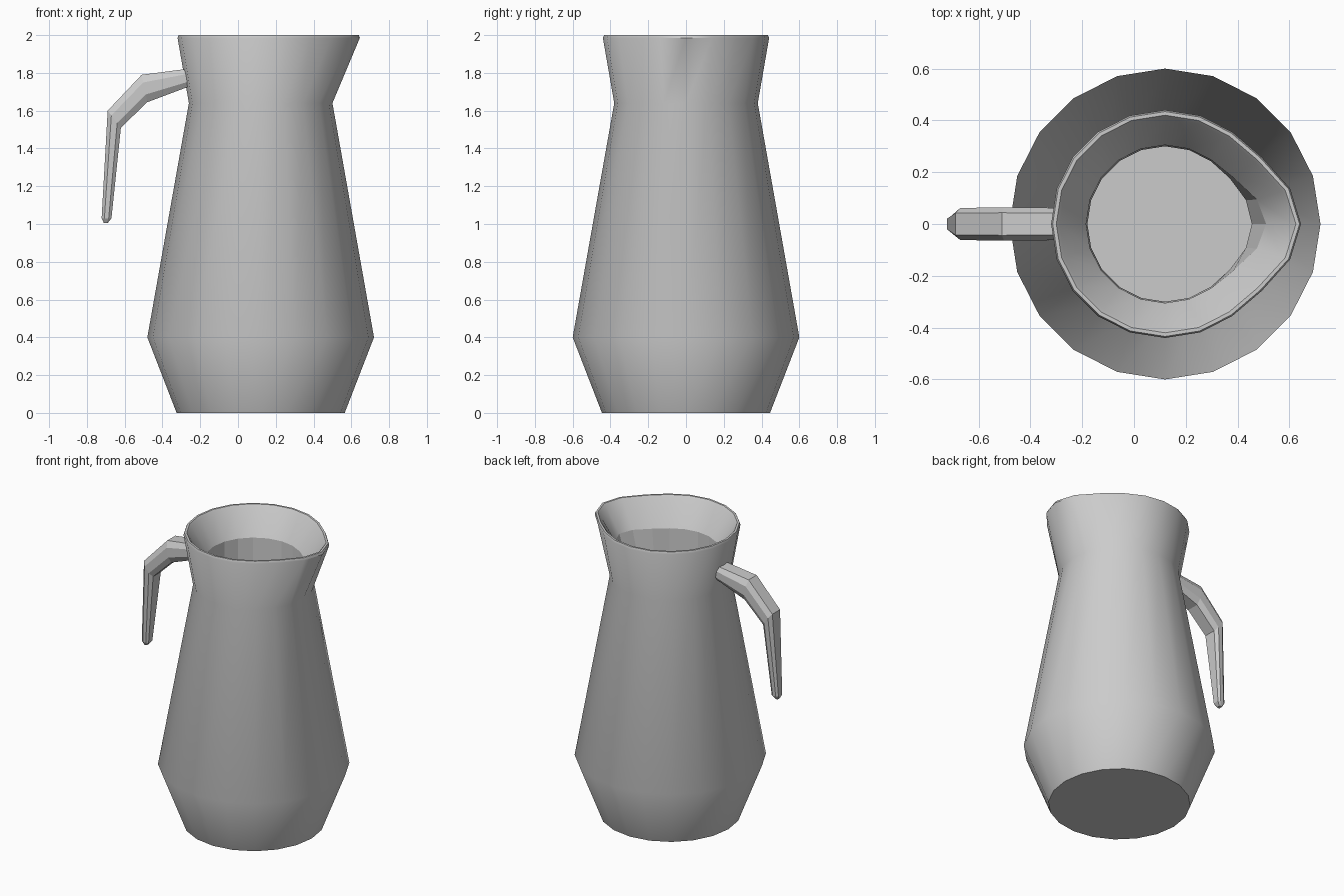
import bpy, bmesh
from math import cos, sin, pi

if "Cube" in bpy.data.objects:
    bpy.data.objects.remove(bpy.data.objects["Cube"])

SIDES = 20
CX = 0.12                      # the body axis sits right of the handle
PULL = {0: 1.0, 1: 0.76, 2: 0.2}   # spout falloff by vertex step from the tip


def loft(name, rings):
    """Skin a list of vertex rings and cap both ends."""
    bm = bmesh.new()
    loops = [[bm.verts.new(p) for p in ring] for ring in rings]
    n = len(loops[0])
    for a, b in zip(loops, loops[1:]):
        for i in range(n):
            j = (i + 1) % n
            bm.faces.new((a[i], a[j], b[j], b[i]))
    bm.faces.new(loops[0][::-1])
    bm.faces.new(loops[-1])
    bmesh.ops.recalc_face_normals(bm, faces=bm.faces)
    mesh = bpy.data.meshes.new(name)
    bm.to_mesh(mesh)
    bm.free()
    ob = bpy.data.objects.new(name, mesh)
    bpy.context.collection.objects.link(ob)
    return ob


def body_ring(r, z, spout):
    ring = []
    for i in range(SIDES):
        a = 2 * pi * i / SIDES
        pull = spout * PULL.get(min(i, SIDES - i), 0)
        ring.append((CX + r * cos(a) + pull, r * sin(a), z))
    return ring


# Jug body: outer wall, rim, then inner wall (radius, height, spout pull)
profile = [
    (0.445, 0.0, 0), (0.60, 0.40, 0), (0.38, 1.64, 0),
    (0.44, 1.985, 0.085), (0.434, 2.0, 0.085), (0.42, 2.0, 0.085),
    (0.408, 1.985, 0.085), (0.305, 1.82, 0.085), (0.30, 1.64, 0.035),
    (0.52, 0.42, 0), (0.40, 0.08, 0),
]
body = loft("jug_body", [body_ring(*p) for p in profile])

# Smooth walls, with flat facets on the inside below the throat
bpy.context.view_layer.objects.active = body
body.select_set(True)
bpy.ops.object.shade_smooth_by_angle(angle=0.7)
for poly in body.data.polygons:
    if 7 * SIDES <= poly.index < 10 * SIDES:
        poly.use_smooth = False


# Handle: bevelled rectangular section (outer x, z, inner x, z, half width)
def handle_ring(ox, oz, ix, iz, w):
    ring = []
    for u, v in ((0.68, 0), (1, 0.28), (1, 0.72), (0.68, 1),
                 (-0.68, 1), (-1, 0.72), (-1, 0.28), (-0.68, 0)):
        ring.append((ox + (ix - ox) * v, u * w, oz + (iz - oz) * v))
    return ring


stations = [
    (-0.24, 1.825, -0.24, 1.735, 0.062),
    (-0.51, 1.79, -0.48, 1.645, 0.064),
    (-0.69, 1.60, -0.62, 1.51, 0.062),
    (-0.722, 1.03, -0.67, 1.03, 0.03),
    (-0.71, 1.005, -0.69, 1.005, 0.015),
]
loft("handle", [handle_ring(*s) for s in stations])
